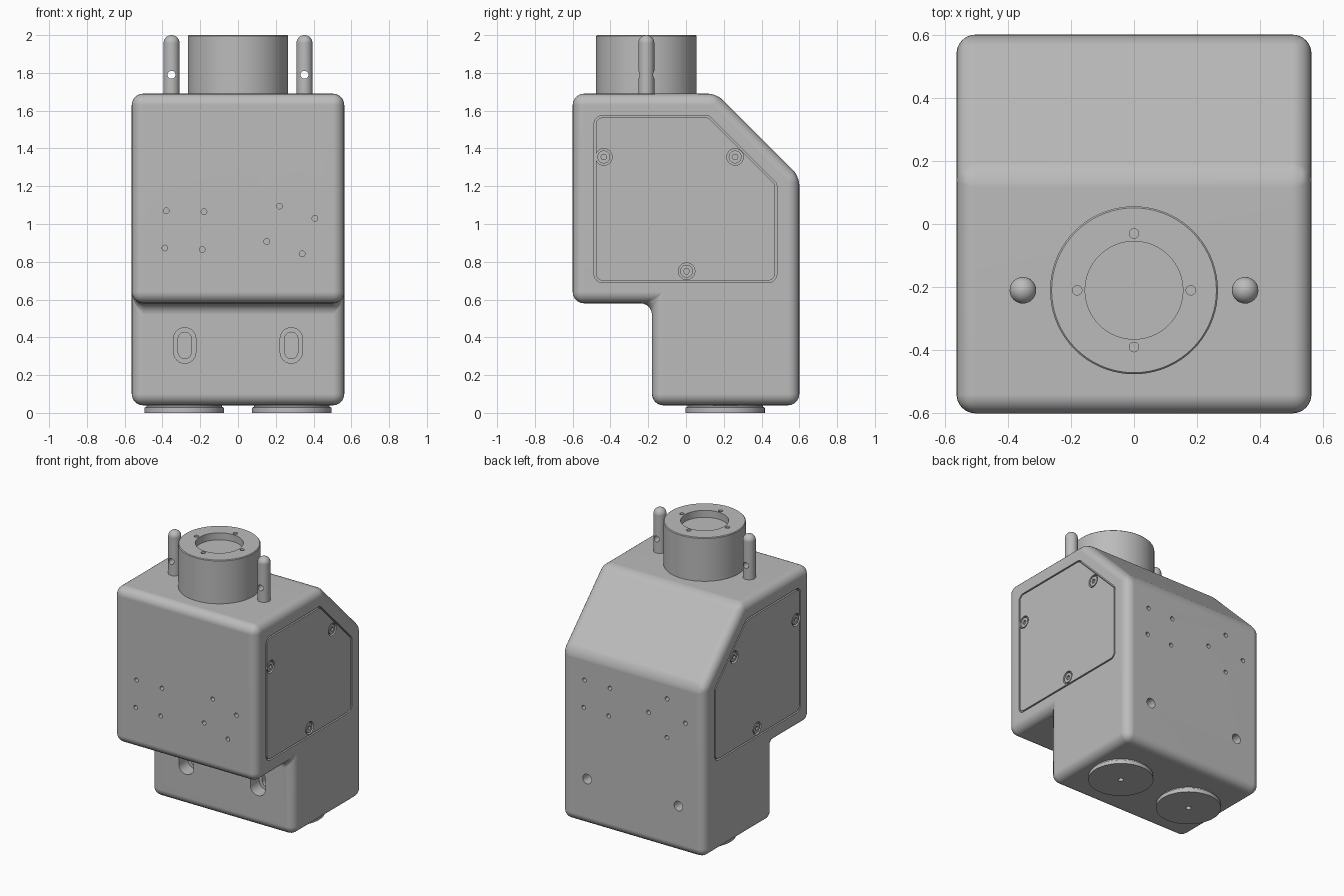
import bpy, bmesh, math
from mathutils import Vector

if "Cube" in bpy.data.objects:
    bpy.data.objects.remove(bpy.data.objects["Cube"])

grey = bpy.data.materials.new("plain_grey")
grey.use_nodes = True
GREY = (0.5, 0.5, 0.5, 1)
grey.diffuse_color = GREY
grey.node_tree.nodes["Principled BSDF"].inputs["Base Color"].default_value = GREY


def circle(cx, cy, r, n=32):
    turn = 2 * math.pi / n
    return [(cx + r * math.cos(i * turn), cy + r * math.sin(i * turn)) for i in range(n)]


def rounded(points, r, inset=0, steps=6):
    """Convex outline, moved inward by inset, with round corners of radius r."""
    out = []
    pts = [Vector(p) for p in points]
    for i, p in enumerate(pts):
        u = (pts[i - 1] - p).normalized()
        v = (pts[(i + 1) % len(pts)] - p).normalized()
        angle = u.angle(v)
        corner = p + (u + v) / math.sin(angle) * inset
        centre = corner + (u + v).normalized() * r / math.sin(angle / 2)
        reach = r / math.tan(angle / 2)
        start, end = corner + u * reach - centre, corner + v * reach - centre
        a0 = math.atan2(start.y, start.x)
        sweep = (math.atan2(end.y, end.x) - a0 + math.pi) % (2 * math.pi) - math.pi
        for k in range(steps + 1):
            a = a0 + sweep * k / steps
            out.append((centre.x + r * math.cos(a), centre.y + r * math.sin(a)))
    return out


def slot(cx, cz, width, height, grow=0):
    w, h = width / 2 + grow, height / 2 + grow
    box = [(cx - w, cz - h), (cx + w, cz - h), (cx + w, cz + h), (cx - w, cz + h)]
    return rounded(box, w * 0.99)


def solid(name, outline, axis, a, b, bevel=None):
    """Extrude an outline along an axis; bevel = (offset, segments, edge test)."""
    place = {"x": lambda p, t: (t, p[0], p[1]),
             "y": lambda p, t: (p[0], t, p[1]),
             "z": lambda p, t: (p[0], p[1], t)}[axis]
    bm = bmesh.new()
    low = [bm.verts.new(place(p, a)) for p in outline]
    high = [bm.verts.new(place(p, b)) for p in outline]
    bm.faces.new(low)
    bm.faces.new(high)
    n = len(outline)
    for i in range(n):
        j = (i + 1) % n
        bm.faces.new((low[i], low[j], high[j], high[i]))
    bmesh.ops.recalc_face_normals(bm, faces=bm.faces)
    if bevel:
        offset, segments, test = bevel
        bmesh.ops.bevel(bm, geom=[e for e in bm.edges if test(e)], offset=offset,
                        offset_type="WIDTH", segments=segments, profile=0.5,
                        affect="EDGES")
    mesh = bpy.data.meshes.new(name)
    bm.to_mesh(mesh)
    bm.free()
    mesh.materials.append(grey)
    obj = bpy.data.objects.new(name, mesh)
    bpy.context.collection.objects.link(obj)
    return obj


def cut(target, *shape):
    """Subtract an extruded outline from the target and drop the cutter."""
    cutter = solid("cutter", *shape)
    cutter.hide_render = True
    mod = target.modifiers.new("cut", "BOOLEAN")
    mod.object, mod.operation, mod.solver = cutter, "DIFFERENCE", "EXACT"
    bpy.context.view_layer.objects.active = target
    bpy.ops.object.modifier_apply(modifier=mod.name)
    bpy.data.objects.remove(cutter)


def top_rim(z):
    return lambda e: all(v.co.z > z - 0.001 for v in e.verts)


parts = []
HALF = 0.5625

# Body: side profile extruded across, all edges rounded
profile = [(-0.6, 0.58), (-0.6, 1.69), (0.162, 1.69), (0.6, 1.252),
           (0.6, 0.04), (-0.18, 0.04), (-0.18, 0.58)]
body = solid("body", profile, "x", -HALF, HALF, (0.085, 6, lambda e: True))
parts.append(body)

# Side cover plates set in shallow pockets, each held by three screws
cover = [(-0.487, 0.69), (0.481, 0.69), (0.481, 1.215), (0.122, 1.574), (-0.487, 1.574)]
screws = [(-0.435, 1.355), (0.26, 1.355), (0.003, 0.75)]
for s, side in ((-1, "right"), (1, "left")):
    cut(body, rounded(cover, 0.045), "x", s * (HALF - 0.02), s * (HALF + 0.05))
    plate = solid(side + "_cover", rounded(cover, 0.037, 0.01), "x",
                  s * (HALF - 0.025), s * HALF)
    parts.append(plate)
    for i, (y, z) in enumerate(screws):
        cut(plate, circle(y, z, 0.044), "x", s * (HALF - 0.05), s * (HALF + 0.05))
        head = solid(f"{side}_cover_screw_{i + 1}", circle(y, z, 0.034), "x",
                     s * (HALF - 0.025), s * (HALF - 0.003))
        cut(head, circle(y, z, 0.016, 6), "x", s * (HALF - 0.015), s * (HALF + 0.05))
        parts.append(head)

# Small mounting holes on the front and back
square = [(-0.38, 1.07), (-0.18, 1.065), (-0.387, 0.873), (-0.19, 0.865)]
front_diamond = [(0.22, 1.095), (0.407, 1.03), (0.152, 0.907), (0.34, 0.842)]
back_diamond = [(0.27, 1.11), (0.415, 0.975), (0.125, 0.975), (0.27, 0.835)]
for x, z in square + front_diamond:
    cut(body, circle(x, z, 0.015, 20), "y", -0.7, -0.52)
for x, z in square + back_diamond:
    cut(body, circle(-x, z, 0.015, 20), "y", 0.52, 0.7)

# Stepped slots in the lower front, round holes in the lower back
for x in (-0.282, 0.282):
    cut(body, slot(x, 0.357, 0.07, 0.14, 0.024), "y", -0.3, -0.08)
    cut(body, slot(x, 0.357, 0.07, 0.14), "y", -0.1, 0.02)
for x in (-0.36, 0.36):
    cut(body, circle(x, 0.37, 0.034), "y", 0.48, 0.7)

# Top collar with a shallow bore and four small screw holes
collar = solid("top_collar", circle(0, -0.21, 0.266, 72), "z", 1.68, 2.0,
               (0.007, 1, top_rim(2.0)))
cut(collar, circle(0, -0.21, 0.155, 64), "z", 1.95, 2.1)
for x, y in circle(0, -0.21, 0.18, 4):
    cut(collar, circle(x, y, 0.015, 20), "z", 1.9, 2.1)
parts.append(collar)

# Round-ended guide pins with a cross hole
for x, side in ((-0.352, "right"), (0.352, "left")):
    pin = solid(side + "_pin", circle(x, -0.21, 0.042), "z", 1.68, 2.0,
                (0.058, 8, top_rim(2.0)))
    cut(pin, circle(x, 1.79, 0.021, 24), "y", -0.3, -0.1)
    parts.append(pin)

# Round feet, each with a narrower neck and a centre hole
for x, side in ((-0.285, "right"), (0.285, "left")):
    foot = solid(side + "_foot", circle(x, 0.207, 0.21, 64), "z", 0, 0.03,
                 (0.007, 2, top_rim(0.03)))
    cut(foot, circle(x, 0.207, 0.018, 20), "z", -0.05, 0.025)
    neck = solid(side + "_foot_neck", circle(x, 0.207, 0.2, 64), "z", 0.026, 0.05)
    parts += [foot, neck]

# Smooth curved faces, keep flat faces flat
bpy.ops.object.select_all(action="DESELECT")
for obj in parts:
    obj.select_set(True)
bpy.context.view_layer.objects.active = body
bpy.ops.object.shade_smooth_by_angle(angle=math.radians(30))
for obj in parts:
    mod = obj.modifiers.new("flat_normals", "WEIGHTED_NORMAL")
    mod.keep_sharp = True
